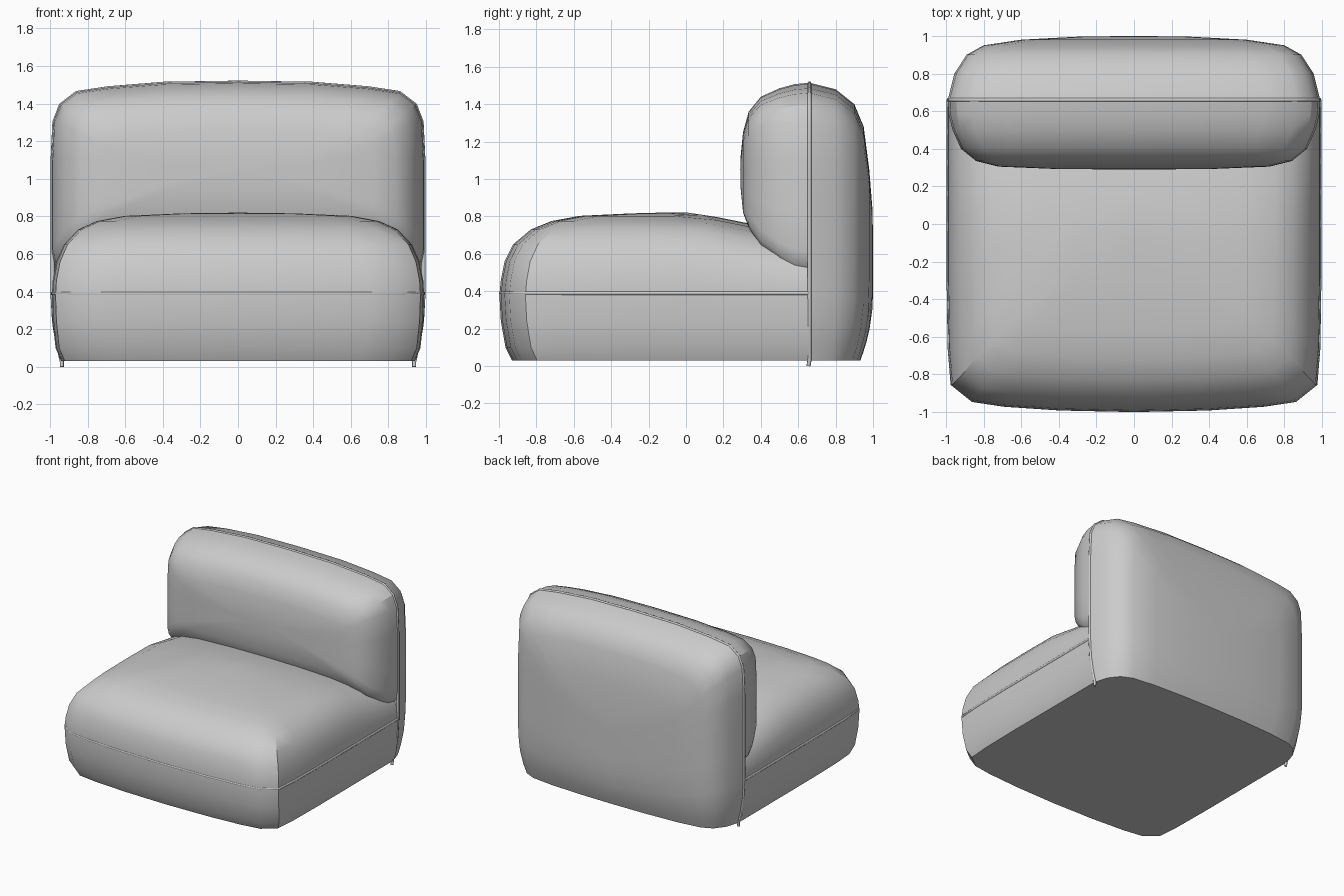
import bpy, bmesh
from math import radians

if "Cube" in bpy.data.objects:
    bpy.data.objects.remove(bpy.data.objects["Cube"])

SEAM_Y, BASE = 0.66, 0.03


def mirror(half):
    """Mirror an outline that ends on the centre line."""
    return half + [(-u, v) for u, v in reversed(half[:-1])]


def loft(name, rings, caps=(), closed=False):
    bm = bmesh.new()
    vs = [[bm.verts.new(p) for p in r] for r in rings]
    n = len(rings[0])
    for a, b in zip(vs, vs[1:]):
        for i in range(n if closed else n - 1):
            j = (i + 1) % n
            bm.faces.new((a[i], a[j], b[j], b[i]))
    for cap in caps:
        bm.faces.new([vs[r][i] for r, i in cap])
    bmesh.ops.remove_doubles(bm, verts=bm.verts, dist=0.0005)
    bmesh.ops.recalc_face_normals(bm, faces=bm.faces)
    me = bpy.data.meshes.new(name)
    bm.to_mesh(me)
    bm.free()
    ob = bpy.data.objects.new(name, me)
    bpy.context.collection.objects.link(ob)
    bpy.ops.object.select_all(action='DESELECT')
    ob.select_set(True)
    bpy.context.view_layer.objects.active = ob
    bpy.ops.object.shade_smooth_by_angle(angle=radians(30))
    return ob


def piping(name, pts, radius=0.011):
    cu = bpy.data.curves.new(name, 'CURVE')
    cu.dimensions = '3D'
    cu.bevel_depth = radius
    cu.bevel_resolution = 2
    cu.use_fill_caps = True
    sp = cu.splines.new('POLY')
    sp.points.add(len(pts) - 1)
    for p, co in zip(sp.points, pts):
        p.co = (*co, 1)
    ob = bpy.data.objects.new(name, cu)
    bpy.context.collection.objects.link(ob)


# Seat: U-shaped outlines (width fraction, fraction from rear to front)
seat_outline = mirror([(1, 0), (1, .1), (1, .2), (1, .3), (1, .4), (1, .6), (.995, .8),
                       (.98, .916), (.87, .968), (.7, .983), (.4, .995), (0, 1)])


def seat_ring(w, front, z):
    pts = []
    for u, s in seat_outline:
        y = SEAM_Y - (SEAM_Y - front) * s
        k = min(1, max(0, (z - .4) / .4))      # top dips towards the backrest
        pts.append((u * w, y, z - .2 * k * max(0, y - .05)))
    return pts


seat_rings = [seat_ring(*r) for r in [
    (.94, -.93, BASE), (.97, -.965, .1), (.985, -.99, .24), (.99, -.998, .38),
    (.985, -.99, .46), (.965, -.97, .56), (.925, -.925, .65), (.85, -.83, .73),
    (.75, -.72, .775), (.6, -.57, .803), (.3, -.3, .816), (0, -.15, .82)]]
n = len(seat_outline)
loft("seat", seat_rings, [[(0, i) for i in range(n)]])
piping("seat_piping", seat_ring(.985, -.989, .39))

# Backrest top outline: (width fraction, drop below the top)
top_edge = [(1, .42), (.99, .21), (.955, .12), (.87, .055), (.7, .03), (.4, .006), (0, 0)]

# Rear shell of the backrest, reaching down to the base
shell_outline = mirror([(1, 0), (1, .06), (1, .14), (1, .24), (1, .42), (1, .58)]
                       + [(u, 1 - d / 1.49) for u, d in top_edge])


def shell_ring(w, top, y):
    pts = []
    for u, t in shell_outline:
        z = BASE + (top - BASE) * t
        g = max(0, (.38 - z) / .35) ** 2       # tucks in at the bottom
        pts.append((u * w * (1 - .05 * g), SEAM_Y + (y - SEAM_Y) * (1 - .2 * g), z))
    return pts


shell_rings = [shell_ring(*r) for r in [
    (.99, 1.515, SEAM_Y), (.955, 1.48, .8), (.89, 1.40, .9), (.8, 1.28, .95),
    (.6, 1.05, .98), (.3, .85, .996), (0, .7, 1.0)]]
m, last = len(shell_rings), len(shell_outline) - 1
loft("backrest_shell", shell_rings,
     [[(i, 0) for i in range(m)] + [(i, last) for i in reversed(range(m - 1))]])
path = shell_ring(.986, 1.511, SEAM_Y)
foot = [(s * path[0][0], SEAM_Y - .005, 0.0) for s in (1, -1)]
piping("backrest_piping", [foot[0]] + path + [foot[1]])

# Front cushion of the backrest, rounded underneath and sinking onto the seat
cushion_outline = mirror([(.5, 0), (.9, 0), (.955, .012), (.985, .045), (1, .11), (1, .3)]
                         + [(u, 1 - d / 1.02) for u, d in top_edge])
cushion_rings = [[(u * w, y, low + (top - low) * t) for u, t in cushion_outline]
                 for w, top, low, y in [
    (.99, 1.515, .50, SEAM_Y), (.985, 1.507, .515, .58), (.965, 1.485, .56, .5),
    (.92, 1.44, .64, .4), (.84, 1.36, .74, .335), (.72, 1.25, .82, .305),
    (.4, 1.12, .95, .292), (0, 1.05, 1.05, .29)]]
loft("backrest_cushion", cushion_rings, closed=True)
